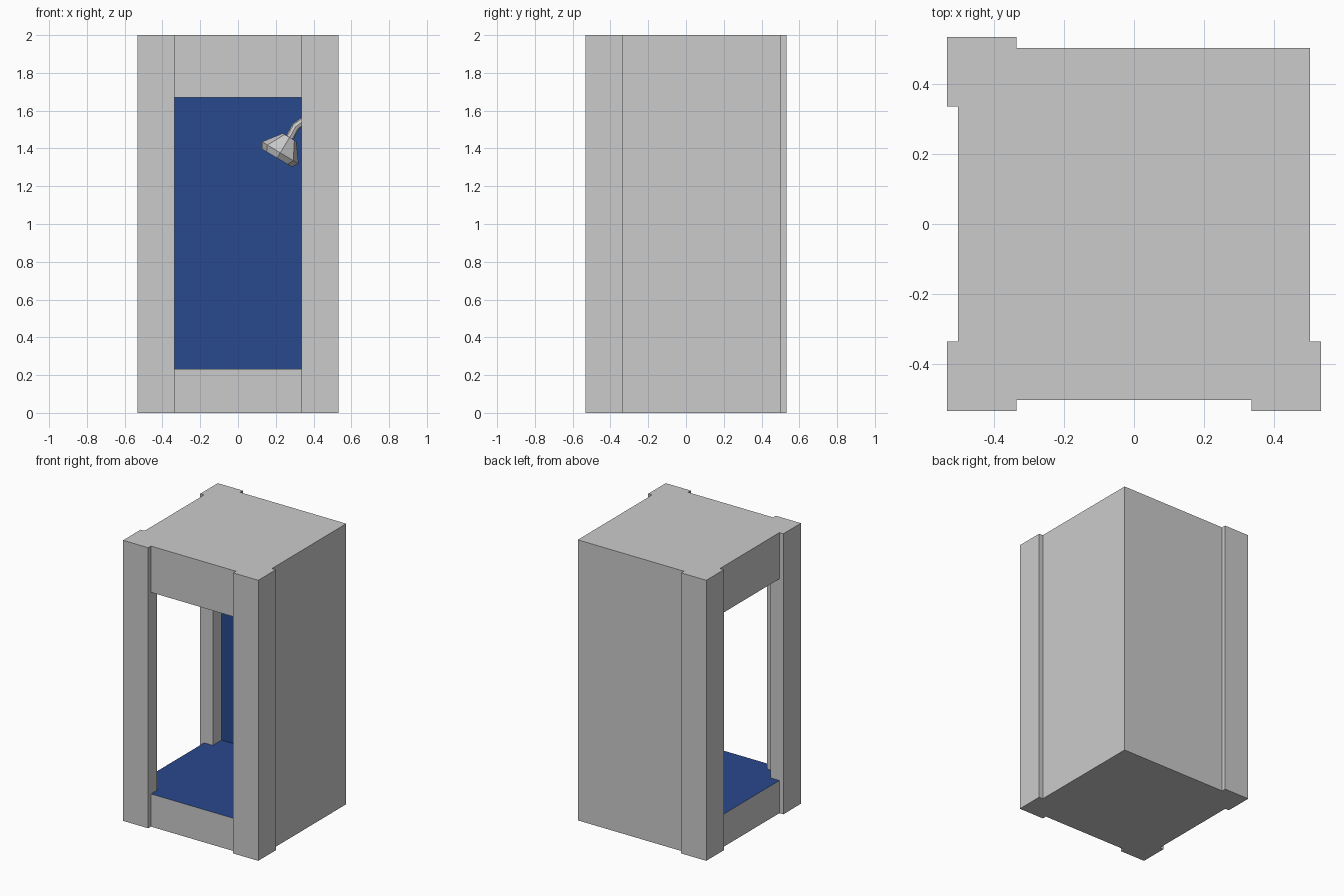
import bpy, bmesh
from math import radians
from mathutils import Matrix, Vector

if "Cube" in bpy.data.objects:
    bpy.data.objects.remove(bpy.data.objects["Cube"])

blue = bpy.data.materials.new("blue_tile")
blue.diffuse_color = (0.022, 0.065, 0.27, 1)
blue.use_nodes = True
blue.node_tree.nodes["Principled BSDF"].inputs["Base Color"].default_value = blue.diffuse_color


def make_object(name, bm):
    bmesh.ops.recalc_face_normals(bm, faces=bm.faces)
    mesh = bpy.data.meshes.new(name)
    bm.to_mesh(mesh)
    bm.free()
    obj = bpy.data.objects.new(name, mesh)
    bpy.context.collection.objects.link(obj)
    return obj


def prism(name, outline, z0, z1):
    bm = bmesh.new()
    face = bm.faces.new([bm.verts.new((x, y, z0)) for x, y in outline])
    ext = bmesh.ops.extrude_face_region(bm, geom=[face], use_keep_orig=True)
    top = [g for g in ext["geom"] if isinstance(g, bmesh.types.BMVert)]
    bmesh.ops.translate(bm, verts=top, vec=(0, 0, z1 - z0))
    return make_object(name, bm)


# Cabin: square with three projecting corner posts
W, P, L = 0.502, 0.533, 0.335
cabin = prism("shower_cabin", [
    (-P, -P), (-L, -P), (-L, -W), (L, -W), (L, -P), (P, -P), (P, -L),
    (W, -L), (W, W), (-L, W), (-L, P), (-P, P), (-P, L), (-W, L),
    (-W, -L), (-P, -L)], 0, 2)

# Cavity: interior with open front and left sides, leaving L-shaped posts
I = 0.433
cavity = prism("cavity_cutter", [
    (-L, -0.7), (L, -0.7), (L, -I), (I, -I), (I, I), (-I, I), (-I, L),
    (-0.7, L), (-0.7, -L), (-I, -L), (-I, -I), (-L, -I)], 0.233, 1.67)
cavity.hide_render = True
cut = cabin.modifiers.new("cavity", "BOOLEAN")
cut.operation, cut.solver, cut.object = "DIFFERENCE", "EXACT", cavity
bpy.context.view_layer.objects.active = cabin
bpy.ops.object.modifier_apply(modifier=cut.name)
bpy.data.objects.remove(cavity)

# Blue floor, ceiling, right wall and back wall of the interior
cabin.data.materials.clear()
cabin.data.materials.append(None)
cabin.data.materials.append(blue)
for f in cabin.data.polygons:
    c, n = f.center, f.normal
    level = abs(n.z) > 0.9 and 0.1 < c.z < 1.9
    wall = (n.x < -0.9 and abs(c.x - I) < 0.01) or (n.y < -0.9 and abs(c.y - I) < 0.01)
    f.material_index = int(level or wall)

# Shower head: tilted eight-sided cone with a tapered rim
bm = bmesh.new()
rings = []
for radius, h in ((0.092, -0.033), (0.113, 0), (0.042, 0.095)):
    made = bmesh.ops.create_circle(bm, segments=8, radius=radius,
                                   matrix=Matrix.Translation((0, 0, h)))
    rings.append(made["verts"])
for a, b in zip(rings, rings[1:]):
    for i in range(8):
        j = (i + 1) % 8
        bm.faces.new((a[i], a[j], b[j], b[i]))
bm.faces.new(rings[0])
bm.faces.new(rings[-1])
bm.transform(Matrix.Translation((0.224, 0, 1.377)) @ Matrix.Rotation(radians(31), 4, "Y"))
make_object("shower_head", bm)

# Arm: bent eight-sided pipe from the head to the right wall
path = [Vector(p) for p in ((0.27, 0, 1.45), (0.305, 0, 1.515),
                            (0.36, 0, 1.555), (0.44, 0, 1.57))]
bm = bmesh.new()
rings = []
for i, p in enumerate(path):
    d = path[min(i + 1, 3)] - path[max(i - 1, 0)]
    m = Matrix.Translation(p) @ d.to_track_quat("Z", "Y").to_matrix().to_4x4()
    rings.append(bmesh.ops.create_circle(bm, segments=8, radius=0.022, matrix=m)["verts"])
for a, b in zip(rings, rings[1:]):
    for i in range(8):
        j = (i + 1) % 8
        bm.faces.new((a[i], a[j], b[j], b[i]))
bm.faces.new(rings[0])
bm.faces.new(rings[-1])
make_object("shower_arm", bm)
